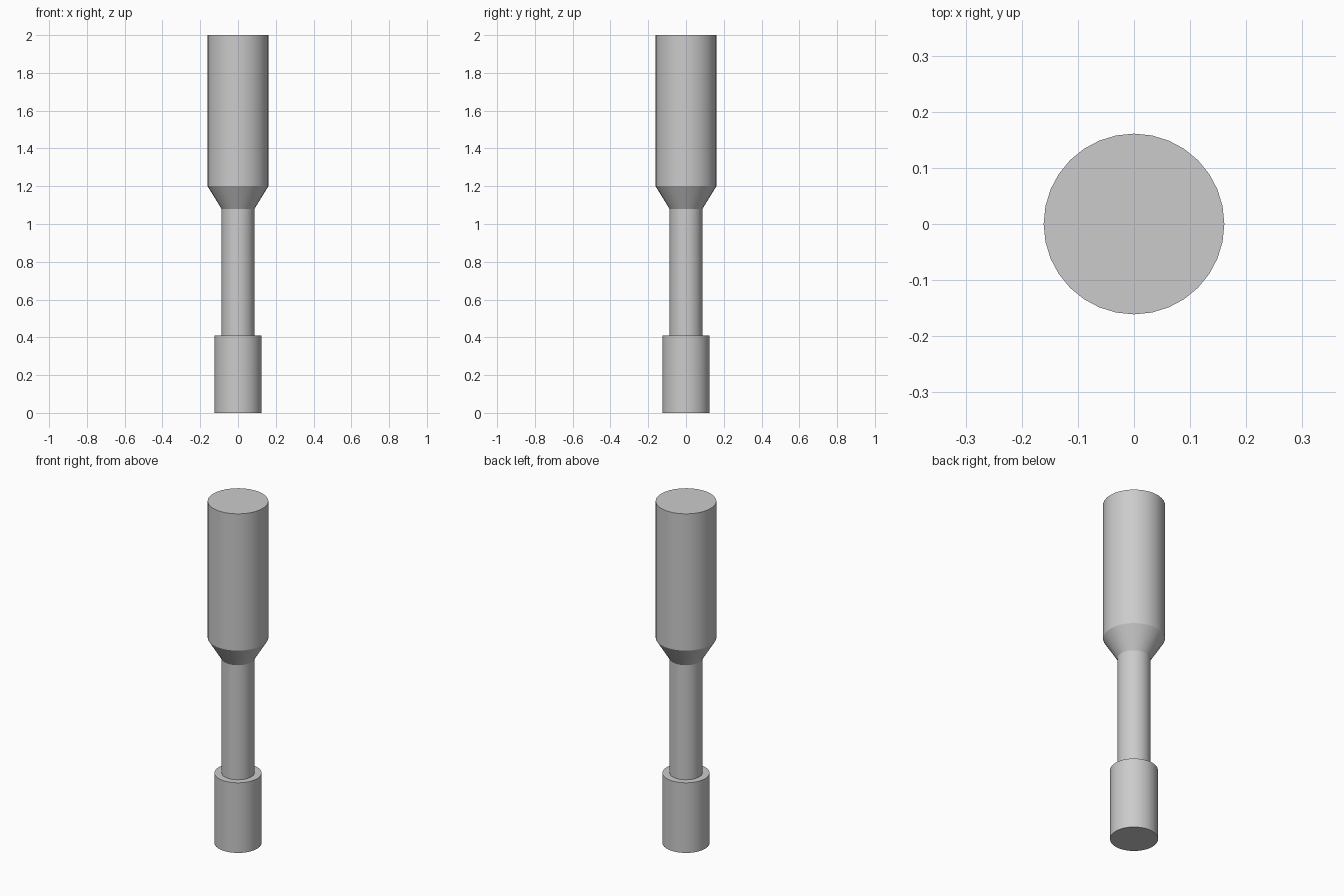
import bpy, bmesh
from math import radians, tau

if "Cube" in bpy.data.objects:
    bpy.data.objects.remove(bpy.data.objects["Cube"])

SIDES = 32
grey = bpy.data.materials.new("plain grey")
grey.use_nodes = True
colour = (0.6, 0.6, 0.6, 1)
grey.diffuse_color = colour
grey.node_tree.nodes["Principled BSDF"].inputs["Base Color"].default_value = colour


def turned_part(name, profile, x=0.0):
    """Spin a (radius, height) profile around the vertical axis."""
    bm = bmesh.new()
    points = [bm.verts.new((r, 0, z)) for r, z in profile]
    edges = [bm.edges.new(pair) for pair in zip(points, points[1:])]
    bmesh.ops.spin(bm, geom=points + edges, cent=(0, 0, 0), axis=(0, 0, 1),
                   angle=tau, steps=SIDES, use_merge=False)
    bmesh.ops.remove_doubles(bm, verts=bm.verts[:], dist=0.0001)
    bmesh.ops.recalc_face_normals(bm, faces=bm.faces[:])
    # Open tubes need their outward direction checked
    side = max(bm.faces, key=lambda f: abs(f.normal.dot(f.calc_center_median())))
    if side.normal.dot(side.calc_center_median()) < 0:
        bmesh.ops.reverse_faces(bm, faces=bm.faces[:])
    mesh = bpy.data.meshes.new(name)
    bm.to_mesh(mesh)
    bm.free()
    mesh.materials.append(grey)
    part = bpy.data.objects.new(name, mesh)
    part.location.x = x
    bpy.context.collection.objects.link(part)
    bpy.ops.object.select_all(action='DESELECT')
    part.select_set(True)
    bpy.context.view_layer.objects.active = part
    bpy.ops.object.shade_smooth_by_angle(angle=radians(25))
    return part


# Foot collar with a flat shoulder around the shaft
turned_part("collar", [(0, 0), (0.125, 0), (0.125, 0.41), (0.087, 0.41)])
# Slim shaft between collar and grip
turned_part("shaft", [(0.087, 0.41), (0.087, 1.08)])
# Wide grip with a tapered neck and flat top
turned_part("grip", [(0.087, 1.08), (0.161, 1.2), (0.161, 2), (0, 2)])
